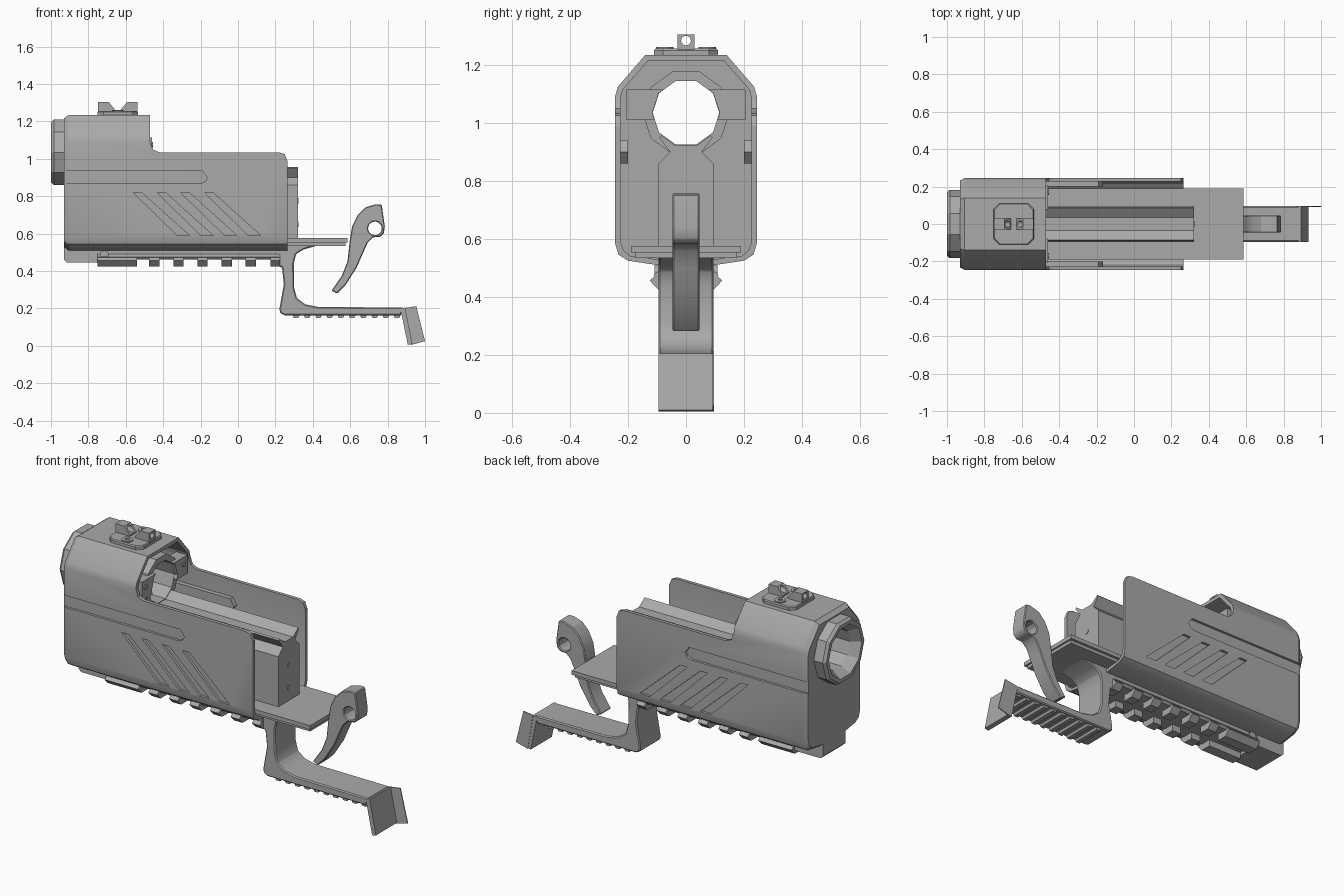
import bpy, bmesh, math
from mathutils import Vector

if "Cube" in bpy.data.objects:
    bpy.data.objects.remove(bpy.data.objects["Cube"])

grey = bpy.data.materials.new("mid_grey")
grey.use_nodes = True
COLOUR = (0.4, 0.4, 0.4, 1)
grey.diffuse_color = COLOUR
grey.node_tree.nodes["Principled BSDF"].inputs["Base Color"].default_value = COLOUR


def loft(name, pts, axis, sections, centre=(0, 0)):
    """Closed profile swept along an axis; sections are (position, scale)."""
    bm = bmesh.new()
    rings = []
    for pos, s in sections:
        ring = []
        for a, b in pts:
            a, b = centre[0] + (a - centre[0]) * s, centre[1] + (b - centre[1]) * s
            co = {"x": (pos, a, b), "y": (a, pos, b), "z": (a, b, pos)}[axis]
            ring.append(bm.verts.new(co))
        rings.append(ring)
    n = len(pts)
    for r, q in zip(rings, rings[1:]):
        for i in range(n):
            bm.faces.new((r[i], r[(i + 1) % n], q[(i + 1) % n], q[i]))
    bm.faces.new(rings[0])
    bm.faces.new(rings[-1])
    bmesh.ops.recalc_face_normals(bm, faces=bm.faces)
    me = bpy.data.meshes.new(name)
    bm.to_mesh(me)
    bm.free()
    ob = bpy.data.objects.new(name, me)
    me.materials.append(grey)
    bpy.context.collection.objects.link(ob)
    return ob


def prism(name, pts, axis, lo, hi):
    return loft(name, pts, axis, [(lo, 1), (hi, 1)])


def box(name, x, y, z):
    return prism(name, [(x[0], y[0]), (x[1], y[0]), (x[1], y[1]), (x[0], y[1])], "z", *z)


def ngon(a, b, r, n, turn=0):
    return [(a + r * math.cos(turn + math.tau * i / n),
             b + r * math.sin(turn + math.tau * i / n)) for i in range(n)]


def mirrored(half):
    return half + [(-a, b) for a, b in reversed(half)]


def apply(ob, mod):
    bpy.ops.object.select_all(action="DESELECT")
    bpy.context.view_layer.objects.active = ob
    ob.select_set(True)
    bpy.ops.object.modifier_apply(modifier=mod.name)


def cut(ob, *cutters):
    for c in cutters:
        mod = ob.modifiers.new("cut", "BOOLEAN")
        mod.operation, mod.solver, mod.object = "DIFFERENCE", "EXACT", c
        apply(ob, mod)
        bpy.data.objects.remove(c)


def bevel(ob, width, segments=1):
    mod = ob.modifiers.new("bevel", "BEVEL")
    mod.width, mod.segments, mod.limit_method = width, segments, "ANGLE"
    apply(ob, mod)


BORE = (0, 1.035)

# Hollow outer shell with an open rear top
outer = mirrored([(0.1, 0.51), (0.2, 0.525), (0.232, 0.545), (0.245, 0.585),
                  (0.245, 1.09), (0.235, 1.125), (0.14, 1.235)])
inner = mirrored([(0.1, 0.53), (0.19, 0.54), (0.215, 0.56), (0.226, 0.59),
                  (0.226, 1.085), (0.218, 1.115), (0.13, 1.215)])
shell = loft("outer_shell", outer, "x", [(-0.93, 0.95), (-0.905, 1), (0.265, 1)], (0, 0.87))
top_opening = [(-0.47, 1.4), (-0.47, 1.09), (-0.455, 1.05), (-0.42, 1.035), (0.22, 1.035),
               (0.25, 1.025), (0.263, 0.99), (0.4, 0.99), (0.4, 1.4)]
cut(shell, prism("cavity", inner, "x", -0.9, 0.5),
    prism("top_opening", top_opening, "y", -0.5, 0.5),
    prism("bore", ngon(*BORE, 0.145, 10), "x", -1.2, -0.8))

# Side grooves and slanted slots, with the inner rib behind each groove
groove = [(-1.1, 0.868), (-0.2, 0.868), (-0.175, 0.88), (-0.165, 0.9),
          (-0.19, 0.935), (-1.1, 0.935)]
for side in (-1, 1):
    lo, hi = sorted((side * 0.231, side * 0.4))
    cut(shell, prism("groove", groove, "y", lo, hi))
    for i in range(4):
        x = -0.56 + 0.127 * i
        slot = [(x, 0.82), (x + 0.045, 0.82), (x + 0.3, 0.59), (x + 0.235, 0.59)]
        cut(shell, prism("slot", slot, "y", lo, hi))
    lo, hi = sorted((side * 0.2, side * 0.2265))
    rib = prism("inner_rib", [(-0.9, 0.86), (-0.2, 0.86), (-0.165, 0.9),
                              (-0.19, 0.94), (-0.9, 0.94)], "y", lo, hi)

# Barrel with flared muzzle ring
barrel = loft("barrel", ngon(*BORE, 0.183, 10), "x",
              [(-1, 0.93), (-0.985, 1), (-0.925, 1), (-0.92, 0.82), (-0.48, 0.82)], BORE)
cut(barrel, loft("barrel_hole", ngon(*BORE, 0.115, 10), "x",
                 [(-1.01, 1.35), (-0.95, 1), (-0.4, 1)], BORE))

# Cross bracket holding the barrel end, with bolts
bracket = box("barrel_bracket", (-0.53, -0.46), (-0.205, 0.205), (1.01, 1.115))
cut(bracket, prism("bracket_hole", ngon(*BORE, 0.116, 10), "x", -0.6, -0.4))
for side in (-1, 1):
    prism("bracket_bolt", ngon(side * 0.17, 1.075, 0.015, 12), "x", -0.465, -0.455)

# Inner carriage with a dovetail top and trough
carriage = mirrored([(0.095, 0.57), (0.095, 0.86), (0.055, 0.9), (0.092, 0.95),
                     (0.085, 0.957), (0.036, 0.922)])
prism("carriage", carriage, "x", -0.6, 0.32)
for z in (0.65, 0.775):
    prism("carriage_bolt", ngon(0, z, 0.015, 12), "x", 0.315, 0.323)

# Floor tongue reaching behind the shell
box("floor_plate", (-0.88, 0.585), (-0.19, 0.19), (0.553, 0.576))
box("floor_plate_lower", (-0.88, 0.575), (-0.175, 0.175), (0.535, 0.553))

# Lower nose and accessory rail
nose = prism("nose_block", [(-0.93, 0.53), (-0.93, 0.46), (-0.915, 0.445), (-0.75, 0.445),
                            (-0.75, 0.53)], "y", -0.1, 0.1)
box("rail_base", (-0.76, 0.22), (-0.095, 0.095), (0.462, 0.525))
teeth = [(-0.75, -0.54)] + [(-0.475 + 0.129 * i, -0.42 + 0.129 * i) for i in range(5)]
teeth.append((0.175, 0.225))
for side in (-1, 1):
    prism("rail_lip", [(side * 0.03, 0.462), (side * 0.1, 0.462), (side * 0.112, 0.475),
                       (side * 0.09, 0.495), (side * 0.03, 0.495)], "x", -0.75, 0.22)
    section = [(side * a, b) for a, b in
               [(0.035, 0.425), (0.095, 0.425), (0.125, 0.456), (0.09, 0.49), (0.035, 0.49)]]
    for lo, hi in teeth:
        prism("rail_tooth", section, "x", lo, hi)
prism("rail_pin", ngon(-0.715, 0.487, 0.023, 16), "y", -0.108, 0.108)

# Guard frame with ribbed underside
guard = prism("guard_frame", [
    (0.18, 0.52), (0.19, 0.43), (0.235, 0.42), (0.245, 0.33), (0.222, 0.2), (0.225, 0.175),
    (0.25, 0.163), (0.87, 0.163), (0.885, 0.205), (0.43, 0.208), (0.36, 0.222), (0.315, 0.255),
    (0.3, 0.31), (0.298, 0.44), (0.31, 0.49), (0.35, 0.515), (0.43, 0.538), (0.2, 0.54)],
    "y", -0.095, 0.095)
bevel(guard, 0.006)
for i in range(10):
    x = 0.29 + 0.06 * i
    prism("guard_rib", [(x, 0.17), (x + 0.008, 0.15), (x + 0.032, 0.15), (x + 0.042, 0.17)],
          "y", -0.085, 0.085)

# Tilted end plate and its thin side flange
prism("end_plate", [(0.868, 0.2), (0.908, 0.005), (0.932, 0.01), (0.893, 0.205)],
      "y", -0.095, 0.095)
prism("end_flange", [(0.893, 0.203), (0.953, 0.212), (1.0, 0.025), (0.925, 0.005)],
      "y", 0.092, 0.097)

# Curved trigger lever with pivot hole
trigger = prism("trigger", [
    (0.735, 0.757), (0.768, 0.755), (0.785, 0.64), (0.78, 0.6), (0.76, 0.583), (0.72, 0.58),
    (0.695, 0.555), (0.67, 0.5), (0.635, 0.42), (0.575, 0.325), (0.53, 0.28), (0.5, 0.295),
    (0.555, 0.375), (0.585, 0.45), (0.597, 0.56), (0.61, 0.64), (0.64, 0.7), (0.68, 0.74)],
    "y", -0.046, 0.046)
cut(trigger, prism("pivot", ngon(0.732, 0.628, 0.037, 12), "y", -0.2, 0.2))
bevel(trigger, 0.006)

# Top sight: base plate, two wedge posts and screws
base = [(-0.75, -0.08), (-0.72, -0.11), (-0.565, -0.11), (-0.535, -0.08),
        (-0.535, 0.08), (-0.565, 0.11), (-0.72, 0.11), (-0.75, 0.08)]
loft("sight_base", base, "z", [(1.225, 1), (1.25, 1), (1.256, 0.96)], (-0.6425, 0))
for side in (-1, 1):
    post = prism("sight_post", [(-0.6425 + side * d, z) for d, z in
                                [(0.105, 1.25), (0.105, 1.305), (0.05, 1.305), (0.015, 1.262),
                                 (0.015, 1.25)]], "y", -0.029, 0.029)
    cut(post, prism("peep_hole", ngon(0, 1.284, 0.017, 12), "x", -1, 0))
    screw = prism("sight_screw", ngon(-0.6425, side * 0.073, 0.03, 16), "z", 1.24, 1.262)
    cut(screw, prism("screw_socket", ngon(-0.6425, side * 0.073, 0.014, 6), "z", 1.252, 1.3))

# Smooth shading with sharp edges kept
bpy.ops.object.select_all(action="DESELECT")
for ob in bpy.context.scene.objects:
    if ob.type == "MESH":
        ob.select_set(True)
        bpy.context.view_layer.objects.active = ob
bpy.ops.object.shade_smooth_by_angle(angle=math.radians(25))
